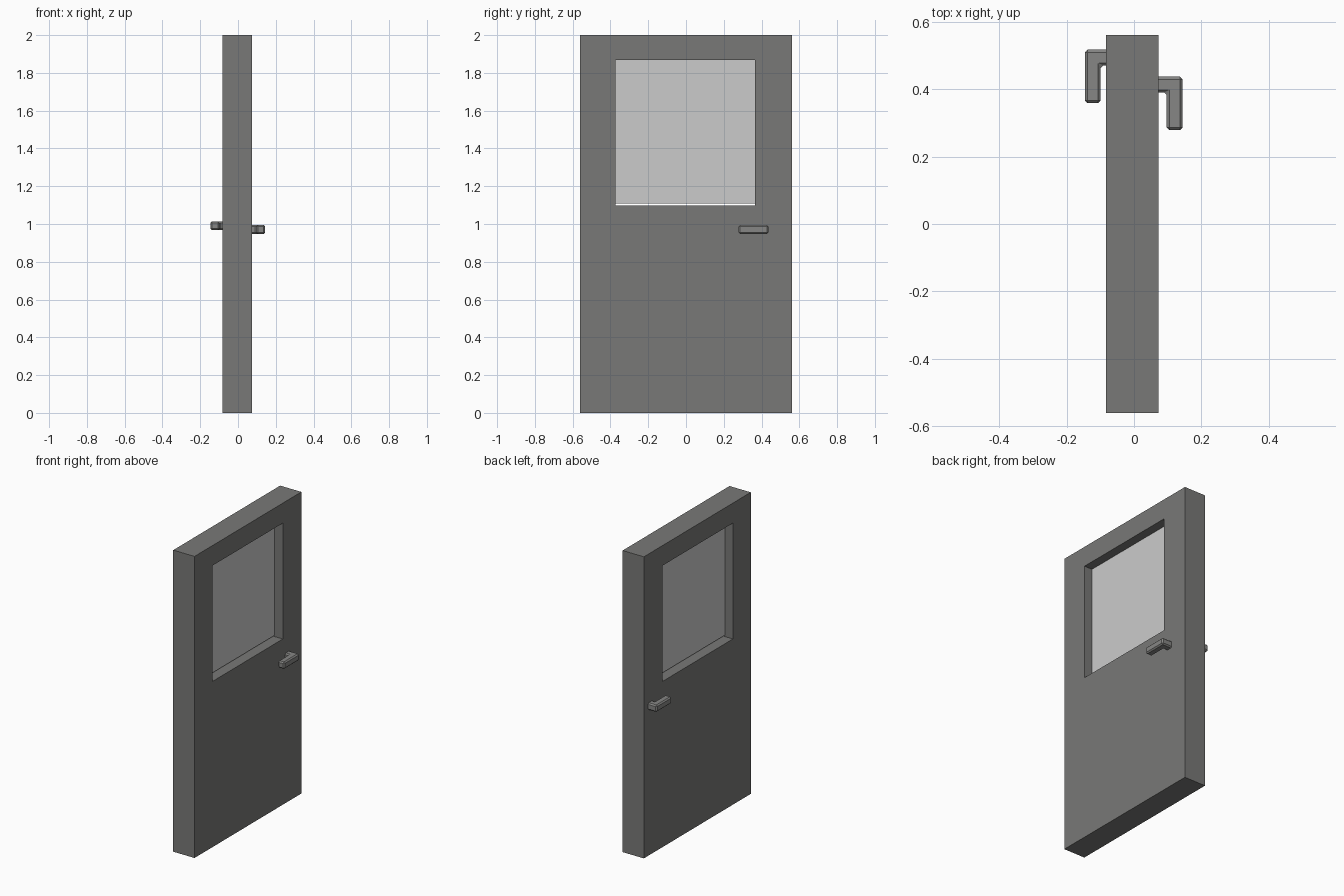
import bpy, bmesh

if "Cube" in bpy.data.objects:
    bpy.data.objects.remove(bpy.data.objects["Cube"])


def material(name, grey):
    mat = bpy.data.materials.new(name)
    mat.diffuse_color = (grey, grey, grey * 0.97, 1)
    mat.use_nodes = True
    mat.node_tree.nodes["Principled BSDF"].inputs["Base Color"].default_value = mat.diffuse_color
    return mat


def finish(name, bm, mat):
    bmesh.ops.recalc_face_normals(bm, faces=bm.faces)
    mesh = bpy.data.meshes.new(name)
    bm.to_mesh(mesh)
    bm.free()
    obj = bpy.data.objects.new(name, mesh)
    bpy.context.collection.objects.link(obj)
    mesh.materials.append(mat)
    return obj


def box(name, lo, hi, mat):
    bm = bmesh.new()
    bmesh.ops.create_cube(bm, size=1)
    for v in bm.verts:
        v.co = [l + (c + 0.5) * (h - l) for c, l, h in zip(v.co, lo, hi)]
    return finish(name, bm, mat)


# Door leaf: outer and window outlines bridged into a frame
def rectangle(y0, y1, z0, z1):
    return [(y0, z0), (y1, z0), (y1, z1), (y0, z1)]


X0, X1 = -0.083, 0.073
outer = rectangle(-0.56, 0.56, 0, 2)
window = rectangle(-0.373, 0.365, 1.099, 1.867)
bm = bmesh.new()
rings = [[bm.verts.new((x, y, z)) for y, z in outline]
         for x, outline in ((X0, outer), (X1, outer), (X1, window), (X0, window))]
for r in range(4):
    a, b = rings[r], rings[(r + 1) % 4]
    for i in range(4):
        j = (i + 1) % 4
        bm.faces.new((a[i], a[j], b[j], b[i]))
finish("door_leaf", bm, material("door_grey", 0.19))

# Window pane, stopping just short of the sill
box("window_pane", (-0.024, -0.373, 1.108), (0.014, 0.365, 1.867), material("pane_grey", 0.55))


# Lever handles: L-shaped profile extruded upwards, edges chamfered
def handle(name, side, tip_x, top_y, z0):
    profile = [(-0.09, 0), (0, 0), (0, -0.159), (-0.047, -0.159), (-0.047, -0.047), (-0.09, -0.047)]
    bm = bmesh.new()
    face = bm.faces.new([bm.verts.new((side * (tip_x + x), top_y + y, z0)) for x, y in profile])
    ext = bmesh.ops.extrude_face_region(bm, geom=[face])
    for v in ext["geom"]:
        if isinstance(v, bmesh.types.BMVert):
            v.co.z += 0.046
    obj = finish(name, bm, handle_mat)
    bevel = obj.modifiers.new("bevel", 'BEVEL')
    bevel.width = 0.008
    bevel.segments = 1


handle_mat = material("handle_grey", 0.24)
handle("handle_right", 1, 0.144, 0.437, 0.948)
handle("handle_left", -1, 0.146, 0.517, 0.967)
